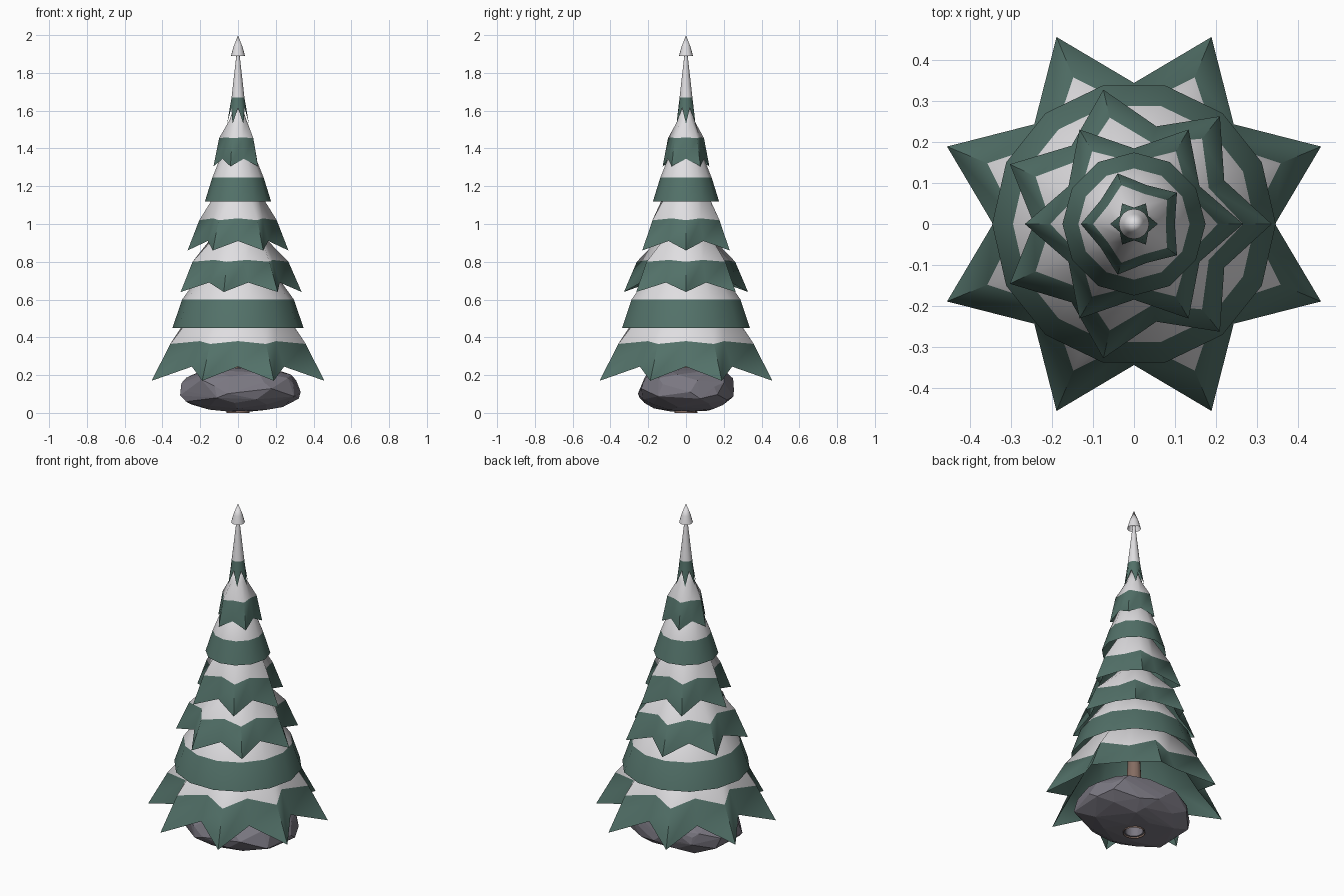
import bpy, bmesh, math, random
from mathutils import Vector

random.seed(4)
cube = bpy.data.objects.get("Cube")
if cube:
    bpy.data.objects.remove(cube, do_unlink=True)


def material(name, rgb):
    m = bpy.data.materials.new(name)
    m.use_nodes = True
    m.diffuse_color = (*rgb, 1)
    m.node_tree.nodes["Principled BSDF"].inputs["Base Color"].default_value = (*rgb, 1)
    return m


GREEN = material("pine green", (0.085, 0.165, 0.14))
SNOW = material("snow white", (0.74, 0.73, 0.75))
STONE = material("stone grey", (0.195, 0.185, 0.22))
BARK = material("bark brown", (0.23, 0.15, 0.12))


def finish(bm, name, mats, smooth=None):
    mesh = bpy.data.meshes.new(name)
    bm.to_mesh(mesh)
    bm.free()
    for m in mats:
        mesh.materials.append(m)
    ob = bpy.data.objects.new(name, mesh)
    bpy.context.collection.objects.link(ob)
    if smooth:
        bpy.ops.object.select_all(action='DESELECT')
        ob.select_set(True)
        bpy.context.view_layer.objects.active = ob
        bpy.ops.object.shade_smooth_by_angle(angle=math.radians(smooth))
    return ob


def skirt(name, count, turn, rings, apex, mats=(GREEN, SNOW)):
    """Lofted star skirt. Each ring is (tip radius, tip z, notch radius, notch z).
    The lowest band and the whole inner lining take the first material."""
    bm = bmesh.new()
    n = count * 2

    def shell(shrink, drop, lining):
        loops = []
        for k, ring in enumerate(rings):
            verts = []
            for i in range(n):
                a = math.radians(turn) + math.pi * i / count
                r, z = ring[2:] if i % 2 else ring[:2]
                if k:
                    r, z = r * shrink, z - drop
                verts.append(bm.verts.new((r * math.cos(a), r * math.sin(a), z)))
            loops.append(verts)
        top = bm.verts.new((0, 0, apex - drop))
        for band, low in enumerate(loops):
            for i in range(n):
                j = (i + 1) % n
                if band + 1 < len(loops):
                    high = loops[band + 1]
                    f = bm.faces.new((low[i], low[j], high[j], high[i]))
                else:
                    f = bm.faces.new((low[i], low[j], top))
                f.material_index = 0 if lining else min(band, len(mats) - 1)
                if lining:
                    f.normal_flip()

    shell(1, 0, False)
    shell(0.96, 0.008, True)
    return finish(bm, name, mats, 65)


def flat(r, z):
    return (r, z, r, z)


# Branch tiers, bottom to top
skirt("branch_tier_1", 8, 22.5,
      [(0.495, 0.17, 0.345, 0.245), (0.388, 0.365, 0.285, 0.38), flat(0.23, 0.56)], 0.7)
skirt("branch_tier_2", 7, 0,
      [flat(0.347, 0.45), flat(0.296, 0.6), flat(0.18, 0.76)], 0.9)
skirt("branch_tier_3", 7, 0,
      [(0.337, 0.64, 0.245, 0.69), (0.267, 0.8, 0.203, 0.81), flat(0.13, 0.94)], 1.1)
skirt("branch_tier_4", 6, 0,
      [(0.267, 0.86, 0.185, 0.91), (0.205, 1.02, 0.152, 1.03), flat(0.1, 1.19)], 1.32)
skirt("branch_tier_5", 6, 0,
      [flat(0.175, 1.12), flat(0.136, 1.245), flat(0.086, 1.37)], 1.45)
skirt("branch_tier_6", 5, 36,
      [(0.13, 1.305, 0.1, 1.345), (0.1, 1.455, 0.078, 1.458), flat(0.045, 1.55)], 1.68)
skirt("branch_tier_7_and_spire", 6, 0,
      [(0.058, 1.53, 0.04, 1.615), flat(0.034, 1.67), flat(0.008, 1.9)], 1.94)

# Hollow snow cap on the spire
skirt("spire_cap", 8, 0, [flat(0.037, 1.89), flat(0.025, 1.935)], 2.0, (SNOW,))


def tube(name, bottom, height, r1, r2, capped):
    bm = bmesh.new()
    bmesh.ops.create_cone(bm, cap_ends=capped, segments=12, radius1=r1, radius2=r2, depth=height)
    bmesh.ops.translate(bm, verts=bm.verts, vec=(0, 0, bottom + height / 2))
    return finish(bm, name, [BARK], 40)


# Trunk, a tapered open tube running through the stone
tube("trunk", 0, 0.6, 0.06, 0.025, False)

# Faceted stone base: hull of scattered points on a boxy, squashed ball
bm = bmesh.new()
COUNT = 64
for i in range(COUNT):
    h = 1 - 2 * (i + 0.5) / COUNT
    a = i * math.pi * (3 - math.sqrt(5)) + random.uniform(-0.25, 0.25)
    ring = math.sqrt(1 - h * h)
    p = Vector((ring * math.cos(a), ring * math.sin(a), h))
    boxy = Vector([math.copysign(abs(c) ** 0.85, c) for c in p]) * random.uniform(0.93, 1.03)
    bm.verts.new((boxy.x * 0.326 + 0.01, boxy.y * 0.268 + 0.002, max(0.125 + boxy.z * 0.125, 0.008)))
bmesh.ops.convex_hull(bm, input=bm.verts)
bmesh.ops.delete(bm, geom=[v for v in bm.verts if not v.link_faces], context='VERTS')
stone = finish(bm, "stone_base", [STONE])

# Bore the trunk hole into the underside of the stone
bore = tube("trunk_hole_cutter", -0.05, 0.2, 0.05, 0.05, True)
bore.hide_render = True
bore.hide_viewport = True
cut = stone.modifiers.new("trunk_hole", 'BOOLEAN')
cut.operation = 'DIFFERENCE'
cut.solver = 'EXACT'
cut.object = bore
